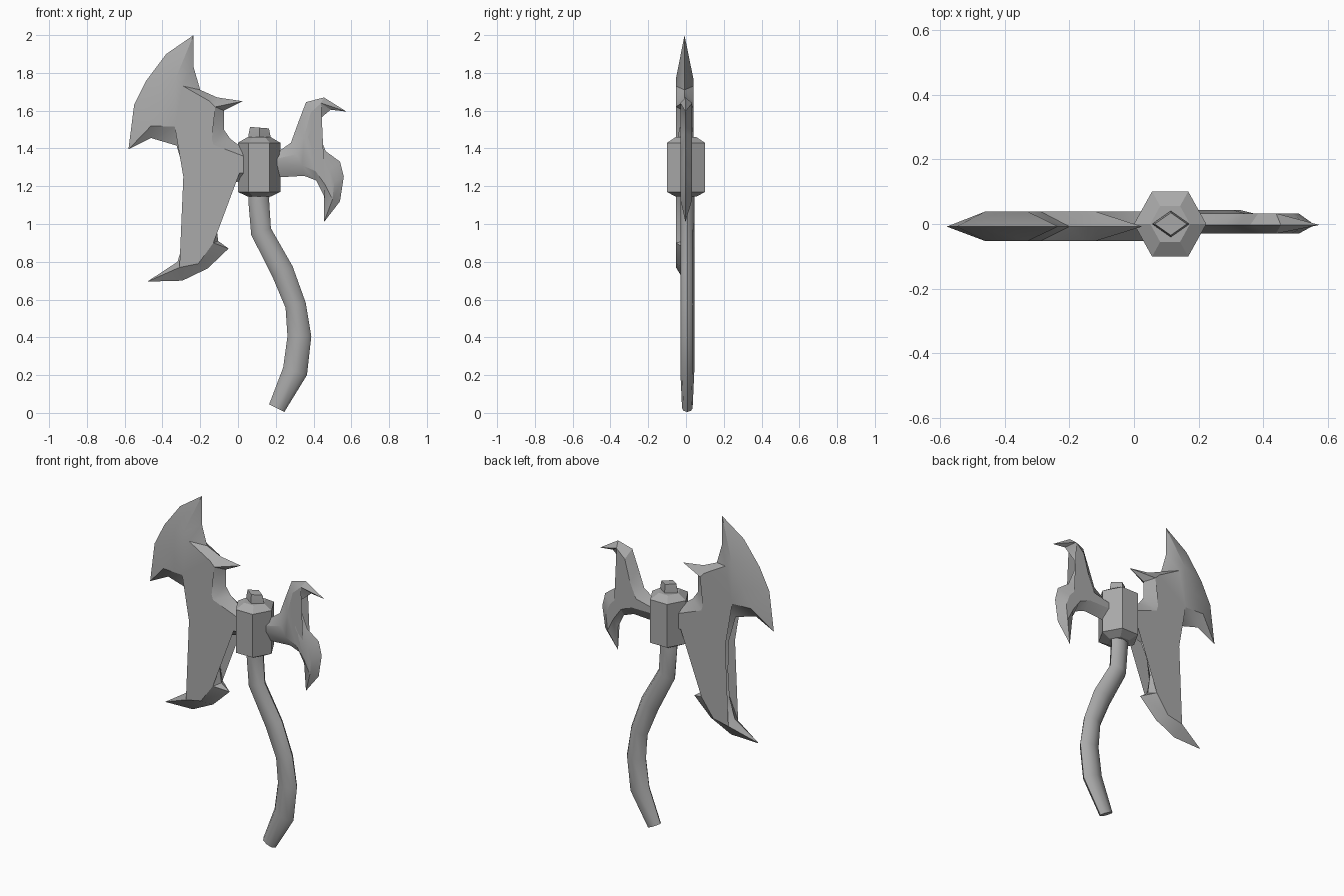
import bpy, bmesh, math
from mathutils import Vector

cube = bpy.data.objects.get("Cube")
if cube:
    bpy.data.objects.remove(cube, do_unlink=True)

grey = bpy.data.materials.new("plain grey")
grey.use_nodes = True
COLOR = (0.4, 0.4, 0.4, 1)
grey.diffuse_color = COLOR
grey.node_tree.nodes["Principled BSDF"].inputs["Base Color"].default_value = COLOR


def finish(name, bm, angle):
    bmesh.ops.recalc_face_normals(bm, faces=bm.faces)
    mesh = bpy.data.meshes.new(name)
    bm.to_mesh(mesh)
    bm.free()
    ob = bpy.data.objects.new(name, mesh)
    bpy.context.collection.objects.link(ob)
    mesh.materials.append(grey)
    bpy.ops.object.select_all(action='DESELECT')
    ob.select_set(True)
    bpy.context.view_layer.objects.active = ob
    bpy.ops.object.shade_smooth_by_angle(angle=math.radians(angle))
    return ob


def loft(name, rings, angle=30):
    """Skin a list of closed rings and cap both ends."""
    bm = bmesh.new()
    rows = [[bm.verts.new(p) for p in ring] for ring in rings]
    n = len(rows[0])
    for a, b in zip(rows, rows[1:]):
        for i in range(n):
            j = (i + 1) % n
            bm.faces.new((a[i], a[j], b[j], b[i]))
    bm.faces.new(rows[0])
    bm.faces.new(rows[-1])
    return finish(name, bm, angle)


def blade(name, pairs, y_mid, front, back):
    """Sharp outline at mid depth, bevelled to a flat raised face on each side."""
    bm = bmesh.new()
    rim = [bm.verts.new((x, y_mid, z)) for x, z, _, _ in pairs]
    for depth in (-front, back):
        made, face = {}, []
        for _, _, u, w in pairs:
            if (u, w) not in made:
                made[u, w] = bm.verts.new((u, y_mid + depth, w))
            face.append(made[u, w])
        for i in range(len(rim)):
            j = (i + 1) % len(rim)
            quad = [rim[i], rim[j], face[j], face[i]]
            bm.faces.new(list(dict.fromkeys(quad)))
        cap = bm.faces.new(list(dict.fromkeys(face)))
        bmesh.ops.triangulate(bm, faces=[cap])
    return finish(name, bm, 28)


# Large blade: rim x, z and matching raised face x, z
blade("large_blade", [
    (-.235, 2.0, -.33, 1.77), (-.235, 1.83, -.33, 1.77), (-.20, 1.71, -.29, 1.73),
    (-.11, 1.67, -.15, 1.65), (.025, 1.65, -.12, 1.62), (-.075, 1.60, -.12, 1.62),
    (-.075, 1.50, -.16, 1.53), (-.04, 1.45, -.13, 1.42), (.04, 1.39, .04, 1.355),
    (.04, 1.235, .04, 1.27), (-.055, 1.21, -.10, 1.27), (-.095, 1.13, -.14, 1.20),
    (-.12, 1.03, -.155, 1.03), (-.105, .91, -.13, .90), (-.05, .87, -.13, .90),
    (-.16, .765, -.21, .79), (-.295, .70, -.31, .77), (-.48, .695, -.31, .77),
    (-.32, .80, -.245, .92), (-.285, .92, -.245, .92), (-.275, 1.08, -.225, 1.09),
    (-.28, 1.26, -.225, 1.31), (-.325, 1.415, -.28, 1.47), (-.46, 1.455, -.335, 1.515),
    (-.58, 1.395, -.46, 1.52), (-.55, 1.63, -.46, 1.52), (-.485, 1.76, -.40, 1.63),
    (-.38, 1.90, -.33, 1.77),
], -.008, .045, .047)

# Small twin-hooked blade on the opposite side
blade("small_blade", [
    (.18, 1.36, .18, 1.34), (.28, 1.43, .31, 1.37), (.32, 1.54, .35, 1.46),
    (.36, 1.645, .385, 1.59), (.455, 1.67, .44, 1.64), (.575, 1.595, .44, 1.64),
    (.49, 1.605, .44, 1.64), (.425, 1.55, .385, 1.59), (.425, 1.48, .37, 1.46),
    (.465, 1.385, .42, 1.36), (.54, 1.33, .485, 1.29), (.56, 1.25, .51, 1.22),
    (.54, 1.12, .50, 1.13), (.455, 1.01, .50, 1.13), (.455, 1.15, .46, 1.21),
    (.415, 1.23, .41, 1.28), (.35, 1.255, .34, 1.31), (.18, 1.245, .18, 1.31),
], -.003, .027, .036)

# Hexagonal socket with tapered caps
def hexagon(z, s):
    return [(.112 + s * sx, s * sy * .9, z) for sx, sy in
            ((.112, 0), (.056, .112), (-.056, .112), (-.112, 0), (-.056, -.112), (.056, -.112))]

loft("socket", [hexagon(z, s) for z, s in
                ((1.145, .55), (1.17, 1), (1.43, 1), (1.46, .55))], 15)

# Curved handle: centre x, z and half width in the bending plane
path = [(.112, 1.2, .055), (.11, 1.12, .055), (.122, .96, .055), (.235, .75, .06),
        (.305, .57, .055), (.325, .405, .063), (.302, .22, .066), (.205, .025, .045)]
rings = []
for i, (x, z, w) in enumerate(path):
    a, b = path[max(i - 1, 0)], path[min(i + 1, len(path) - 1)]
    along = Vector((b[0] - a[0], 0, b[1] - a[1])).normalized()
    across = Vector((-along.z, 0, along.x))
    depth = .037 if i < len(path) - 1 else .028
    rings.append([Vector((x, .007, z)) + across * w * math.cos(t) + Vector((0, depth * math.sin(t), 0))
                  for t in (k * math.tau / 8 for k in range(8))])
loft("handle", rings, 50)

# Diamond-section stub above the socket
loft("handle_stub", [[(.114 + r, 0, z - .08 * r), (.114, .7 * r, z),
                      (.114 - r, 0, z + .08 * r), (.114, -.7 * r, z)]
                     for z, r in ((1.44, .058), (1.47, .058), (1.51, .05))])
